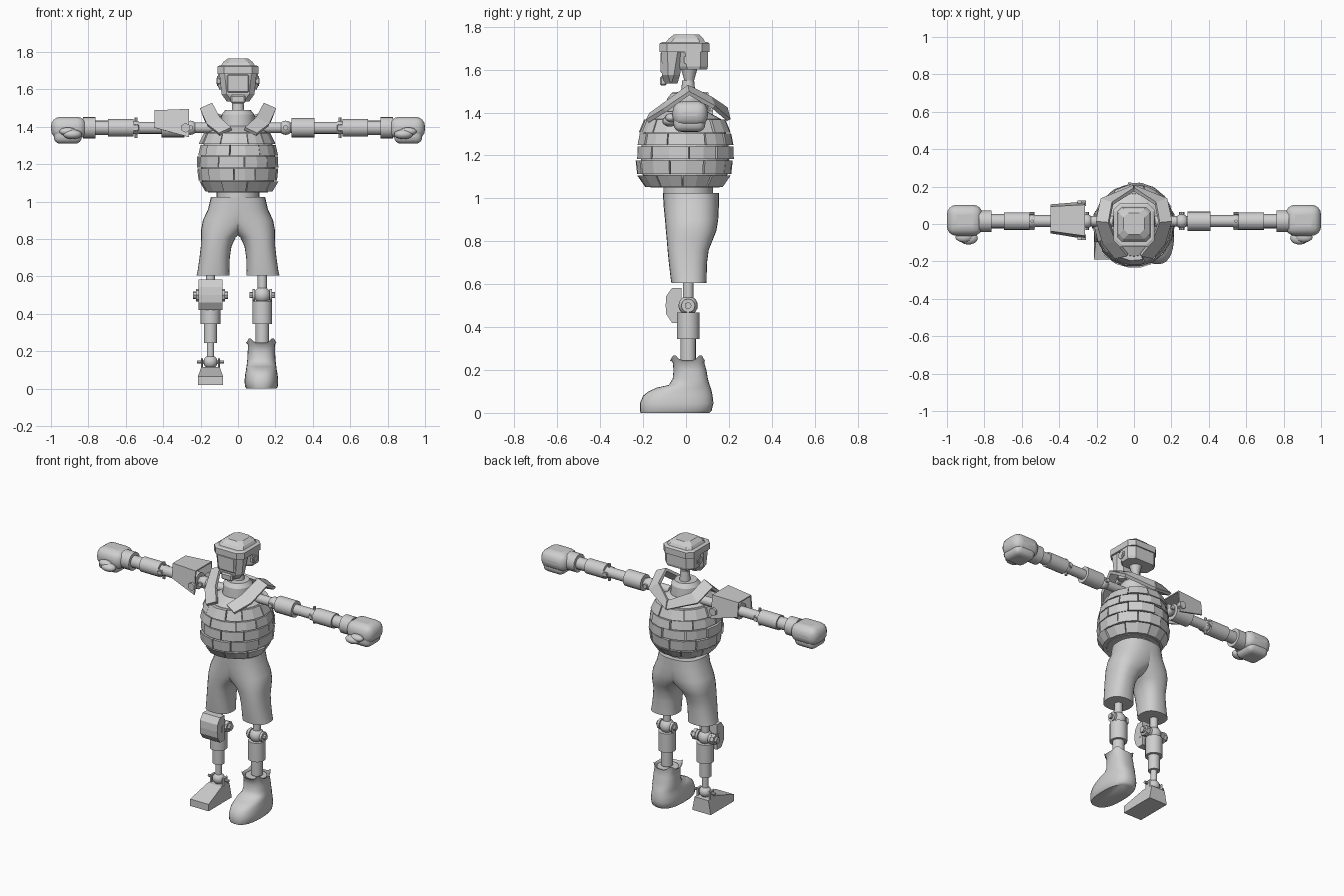
import bpy, bmesh, math, random
from mathutils import Vector, Matrix

if "Cube" in bpy.data.objects:
    bpy.data.objects.remove(bpy.data.objects["Cube"])

random.seed(4)
grey = bpy.data.materials.new("plain_grey")
grey.diffuse_color = (0.62, 0.62, 0.62, 1)
grey.use_nodes = True
grey.node_tree.nodes["Principled BSDF"].inputs["Base Color"].default_value = grey.diffuse_color


def finish(name, bm, smooth=None, bevel=0, segs=2):
    bmesh.ops.recalc_face_normals(bm, faces=bm.faces)
    me = bpy.data.meshes.new(name)
    bm.to_mesh(me)
    bm.free()
    me.materials.append(grey)
    ob = bpy.data.objects.new(name, me)
    bpy.context.collection.objects.link(ob)
    if bevel:
        m = ob.modifiers.new("bevel", 'BEVEL')
        m.width, m.segments = bevel, segs
    if smooth:
        bpy.ops.object.select_all(action='DESELECT')
        ob.select_set(True)
        bpy.context.view_layer.objects.active = ob
        bpy.ops.object.shade_smooth_by_angle(angle=math.radians(smooth))
    return ob


def loft(name, rings, n=20, power=2.0, smooth=40, zig=0.0):
    """Skin stacked rings given as (z, x0, x1, y0, y1); zig raises points of an open rim."""
    bm = bmesh.new()
    loops = []
    for k, (z, x0, x1, y0, y1) in enumerate(rings):
        row = []
        for i in range(n):
            a = 2 * math.pi * i / n
            c, s = math.cos(a), math.sin(a)
            px = math.copysign(abs(c) ** (2 / power), c)
            py = math.copysign(abs(s) ** (2 / power), s)
            dz = zig * max(0, 1 - abs(i % 7 - 3.5) / 2) if k == len(rings) - 1 else 0
            row.append(bm.verts.new(((x0 + x1) / 2 + px * (x1 - x0) / 2,
                                     (y0 + y1) / 2 + py * (y1 - y0) / 2, z + dz)))
        loops.append(row)
    for a, b in zip(loops, loops[1:]):
        for i in range(n):
            j = (i + 1) % n
            bm.faces.new((a[i], a[j], b[j], b[i]))
    bm.faces.new(loops[0])
    if not zig:
        bm.faces.new(loops[-1])
    return finish(name, bm, smooth)


def rod(name, p, q, r, r2=None, n=16):
    p, q = Vector(p), Vector(q)
    d = q - p
    bm = bmesh.new()
    mat = Matrix.Translation((p + q) / 2) @ d.to_track_quat('Z', 'Y').to_matrix().to_4x4()
    bmesh.ops.create_cone(bm, cap_ends=True, segments=n, radius1=r,
                          radius2=r if r2 is None else r2, depth=d.length, matrix=mat)
    return finish(name, bm, 35 if n > 8 else None)


def ball(name, c, r):
    bm = bmesh.new()
    bmesh.ops.create_uvsphere(bm, u_segments=16, v_segments=10, radius=1,
                              matrix=Matrix.Translation(c) @ Matrix.Diagonal((*r, 1)))
    return finish(name, bm, 60)


def box(name, lo, hi, bevel=0, segs=2, smooth=None):
    bm = bmesh.new()
    size = Vector(hi) - Vector(lo)
    mid = (Vector(hi) + Vector(lo)) / 2
    bmesh.ops.create_cube(bm, size=1, matrix=Matrix.Translation(mid) @ Matrix.Diagonal((*size, 1)))
    return finish(name, bm, smooth, bevel, segs)


def prism(name, pts, spans):
    """Side profile of (y, z) points extruded across x; spans gives (x0, x1) per point."""
    bm = bmesh.new()
    ends = [[bm.verts.new((sp[d], y, z)) for (y, z), sp in zip(pts, spans)] for d in (0, 1)]
    for e in ends:
        bm.faces.new(e)
    n = len(pts)
    for k in range(n):
        bm.faces.new((ends[0][k], ends[0][(k + 1) % n], ends[1][(k + 1) % n], ends[1][k]))
    return finish(name, bm)


def sheet(name, quads, thick):
    """Thin plates made from quads, thickened both ways."""
    bm = bmesh.new()
    for q in quads:
        bm.faces.new([bm.verts.new(p) for p in q])
    bmesh.ops.remove_doubles(bm, verts=bm.verts, dist=1e-5)
    ob = finish(name, bm)
    m = ob.modifiers.new("thickness", 'SOLIDIFY')
    m.thickness, m.offset = thick, 0
    return ob


# Head: helmet band, domed crown, tapered face and jaw
def octo(name, rings, c=0.035):
    bm = bmesh.new()
    loops = []
    for z, w, y0, y1 in rings:
        pts = [(w - c, y0), (w, y0 + c), (w, y1 - c), (w - c, y1),
               (c - w, y1), (-w, y1 - c), (-w, y0 + c), (c - w, y0)]
        loops.append([bm.verts.new((x, y, z)) for x, y in pts])
    for a, b in zip(loops, loops[1:]):
        for i in range(8):
            bm.faces.new((a[i], a[(i + 1) % 8], b[(i + 1) % 8], b[i]))
    bm.faces.new(loops[0])
    bm.faces.new(loops[-1])
    return finish(name, bm)


octo("helmet", [(1.6, .1, -.028, .098), (1.615, .106, -.032, .102), (1.69, .106, -.04, .102)])
octo("helmet_brim", [(1.682, .11, -.124, .11), (1.722, .11, -.124, .11), (1.728, .1, -.112, .1)])
octo("helmet_crown", [(1.72, .094, -.1, .094), (1.745, .08, -.08, .08), (1.765, .055, -.055, .06)], .025)
octo("face", [(1.535, .06, -.1, -.04), (1.575, .088, -.112, -.028), (1.69, .1, -.114, -.01)], .028)
box("mouth_plate", (-.04, -.122, 1.525), (.04, -.09, 1.57), .008, 1)
box("face_panel", (-.062, -.119, 1.58), (.062, -.1, 1.685), .012, 1)
for s in (-1, 1):
    rod("ear_bolt", (s * .09, .015, 1.645), (s * .112, .015, 1.645), .028, n=6)
    rod("ear_pin", (s * .09, .015, 1.645), (s * .116, .015, 1.645), .015, n=10)

# Neck
rod("upper_neck", (0, .015, 1.54), (0, .015, 1.61), .02, .04)
rod("neck", (0, .01, 1.47), (0, .01, 1.55), .035, .028)
rod("neck_base", (0, 0, 1.38), (0, 0, 1.465), .095, .088)
rod("neck_rim", (0, 0, 1.465), (0, 0, 1.49), .088, .068)

# Barrel torso: core plus staggered solid blocks of uneven depth
prof = [(1.05, .175, .175), (1.11, .207, .213), (1.18, .214, .22),
        (1.245, .212, .218), (1.305, .2, .207), (1.37, .172, .182)]
loft("torso_core", [(z, .015 - a, a - .015, .01 - b, b - .02) for z, a, b in prof]
     + [(1.405, -.1, .1, -.1, .1)], n=24, smooth=None)
bm = bmesh.new()
for k, (lower, upper) in enumerate(zip(prof, prof[1:])):
    cuts = [(i + .5 * (k % 2) + random.uniform(-.15, .15)) * math.pi / 4.5 for i in range(9)]
    cuts.append(cuts[0] + 2 * math.pi)
    for t0, t1 in zip(cuts, cuts[1:]):
        out = random.uniform(-.003, .012)
        grid = []
        for h in range(3):
            t = t0 + .012 + (t1 - t0 - .024) * h / 2
            grid.append([bm.verts.new((math.cos(t) * (a + d), math.sin(t) * (b + d) - .005, z + e))
                         for (z, a, b), d, e in ((lower, -.03, .003), (lower, out, .003),
                                                 (upper, out, -.003), (upper, -.03, -.003))])
        for p, q in zip(grid, grid[1:]):
            for i in range(4):
                j = (i + 1) % 4
                bm.faces.new((p[i], p[j], q[j], q[i]))
        bm.faces.new(grid[0])
        bm.faces.new(grid[-1])
finish("torso_blocks", bm)

# Shoulder straps rising over the shoulders and meeting at the back
for s in (-1, 1):
    high = [(s * .035, -.165, 1.39), (s * .095, -.09, 1.445), (s * .134, .01, 1.52), (s * .115, .11, 1.47), (0, .185, 1.42)]
    low = [(s * .1, -.18, 1.36), (s * .165, -.1, 1.41), (s * .2, .015, 1.49), (s * .175, .13, 1.425), (0, .2, 1.365)]
    sheet("shoulder_strap", [(low[i], low[i + 1], high[i + 1], high[i]) for i in range(4)], .02)

# Waist and shorts
rod("waist", (0, .01, 1.0), (0, .01, 1.06), .115, n=24)
legs = [(.605, .045, .222, -.068, .095), (.63, .046, .216, -.072, .096), (.7, .044, .206, -.08, .098),
        (.76, .035, .199, -.086, .106), (.81, .012, .197, -.09, .126), (.85, -.04, .197, -.094, .142),
        (.9, -.1, .188, -.098, .15), (.96, -.14, .16, -.104, .153), (1.025, -.145, .145, -.108, .154)]
for s in (-1, 1):
    loft("shorts_leg", [(z, *sorted((s * a, s * b)), c, d) for z, a, b, c, d in legs], 28, 2.4, 60)

# Arms: rods, sleeves, hinges and fists
Y, Z = .015, 1.395
for s in (-1, 1):
    for nm, a, b, r in (("shoulder_rod", .1, .24, .028), ("upper_arm", .285, .41, .052),
                        ("elbow_rod", .41, .53, .032), ("forearm", .56, .695, .047),
                        ("wrist", .69, .77, .038), ("glove_cuff", .762, .83, .058)):
        rod(nm, (s * a, Y, Z), (s * b, Y, Z), r)
    for x, r in ((.255, .038), (.545, .036)):
        ball("arm_joint", (s * x, Y, Z), (r, r, r))
        rod("joint_arm", (s * x, Y, Z), (s * (x + .04), Y, Z), r * .75)
        rod("joint_pin", (s * x, Y - .048, Z), (s * x, Y + .048, Z), .014, n=8)
    for d in (-1, 1):
        box("elbow_fork", (s * .56 - .03, Y + d * .038 - .005, Z - .02),
            (s * .56 + .03, Y + d * .038 + .005, Z + .02), .005, 1)
    rod("elbow_screw", (s * .545, Y, Z - .055), (s * .545, Y, Z + .055), .009, n=8)
    box("fist", (s * .905 - .095, -.063, 1.335), (s * .905 + .095, .102, 1.453), .05, 4, 60)
    box("curled_fingers", (s * .91 - .075, -.058, 1.31), (s * .91 + .075, .09, 1.41), .035, 4, 60)
    ball("thumb", (s * .885, -.075, 1.36), (.05, .035, .026))
    ball("thumb_tip", (s * .91, -.07, 1.375), (.045, .028, .022))

# Shoulder guard on one arm: top plate with hanging sides
o = [(-.445, -.045, 1.395), (-.445, -.035, 1.485), (-.445, .09, 1.485), (-.445, .1, 1.395)]
i = [(-.262, -.075, 1.345), (-.262, -.06, 1.492), (-.262, .1, 1.492), (-.262, .115, 1.345)]
sheet("shoulder_guard", [(o[k], o[k + 1], i[k + 1], i[k]) for k in range(3)], .01)
for y0, y1 in ((-.085, -.055), (.095, .125)):
    rod("guard_bolt", (-.28, y0, Z), (-.28, y1, Z), .026, n=6)

# Shins and knees
for s, x in ((-1, -.147), (1, .13)):
    rod("thigh_rod", (x, .01, .5), (x, .01, .65), .025)
    ball("knee_joint", (x, .01, .5), (.045, .045, .045))
    rod("knee_pin", (x - .068, .01, .5), (x + .068, .01, .5), .016, n=8)
    for d in (-1, 1):
        rod("knee_disc", (x + d * .038, .01, .5), (x + d * .053, .01, .5), .032, n=12)
    rod("shin_sleeve", (x, .01, .345), (x, .01, .468), .053)
    rod("lower_shin", (x, .01, .245), (x, .01, .35), .036)
# Knee pad on one leg, curved towards the front
prism("knee_pad", [(-.02, .42), (-.065, .42), (-.092, .46), (-.095, .5), (-.092, .545), (-.065, .583), (-.02, .583)],
      [(-.21, -.084)] * 7)
for d in (-1, 1):
    rod("pad_bolt", (-.147 + d * .055, .01, .5), (-.147 + d * .078, .01, .5), .034, n=8)
    rod("pad_bolt_tip", (-.147 + d * .07, .01, .5), (-.147 + d * .094, .01, .5), .02, n=8)
    box("pad_strap", (-.147 + d * .06 - .005, -.05, .48), (-.147 + d * .06 + .005, .02, .52))

# Bare metal foot
rod("ankle_rod", (-.147, .01, .12), (-.147, .01, .25), .02)
ball("ankle_joint", (-.147, .01, .143), (.038, .036, .036))
rod("ankle_pin", (-.22, .01, .143), (-.074, .01, .143), .009, n=8)
for d in (-1, 1):
    box("ankle_fork", (-.147 + d * .045 - .006, -.015, .08), (-.147 + d * .045 + .006, .035, .165), .006, 1)
foot = [(-.19, .02), (.05, .02), (.05, .11), (-.03, .115), (-.19, .065)]
widths = (.067, .067, .05, .05, .067)
prism("metal_foot", foot, [(-.147 - w, -.147 + w) for w in widths])

# Boot with a torn cuff
boot = [(0, .08, -.212, .108), (.012, .088, -.215, .12), (.045, .09, -.215, .128), (.08, .086, -.2, .124),
        (.1, .082, -.175, .12), (.118, .08, -.135, .115), (.13, .078, -.08, .11), (.16, .075, -.062, .102),
        (.2, .073, -.058, .095), (.235, .072, -.062, .085), (.246, .082, -.075, .088)]
loft("boot", [(z, .125 - w, .125 + w, a, b) for z, w, a, b in boot], 28, 2.5, 50, zig=.03)
rod("boot_top", (.125, .01, .22), (.125, .01, .238), .066)
